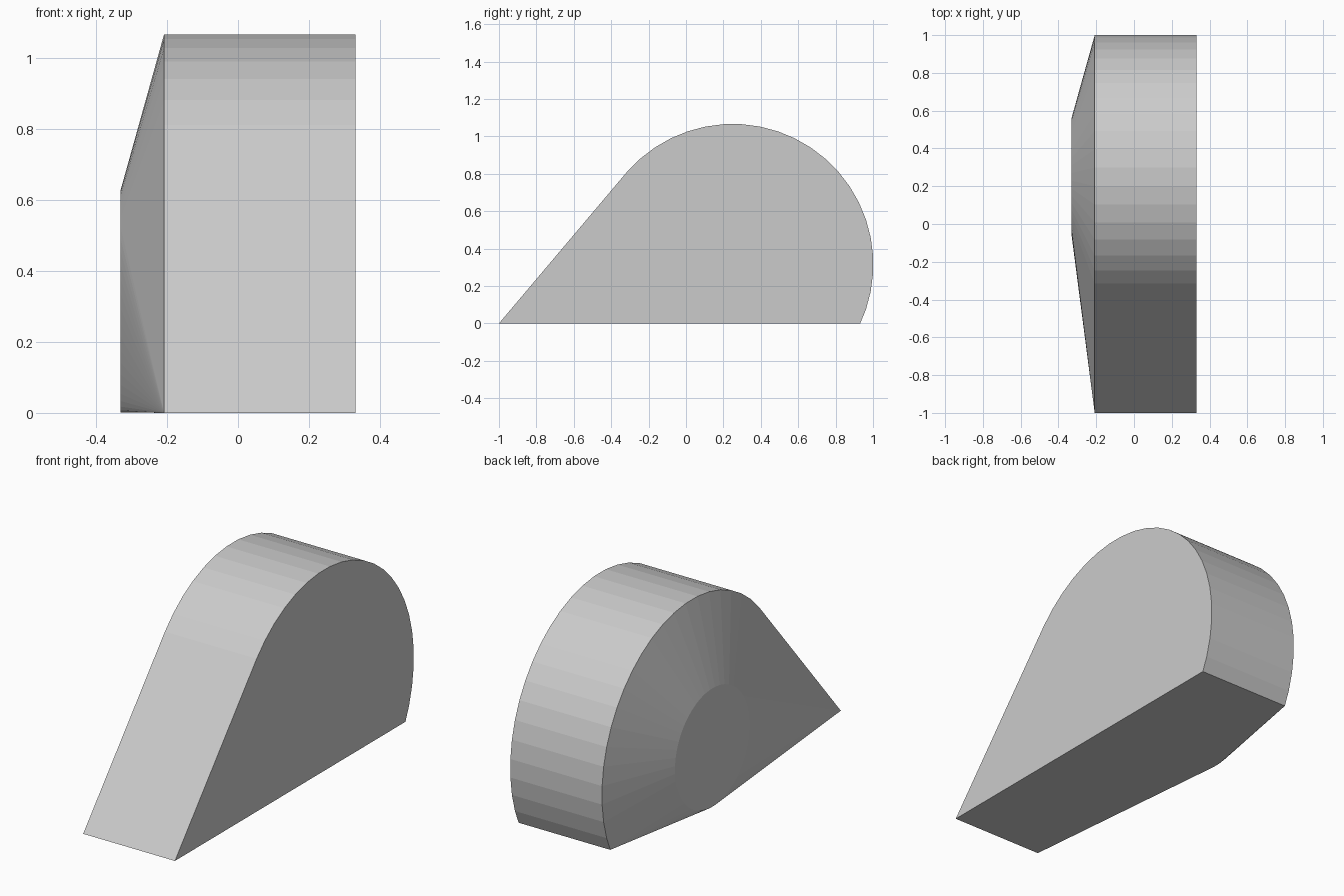
import bpy
import bmesh
import math

cube = bpy.data.objects.get("Cube")
if cube:
    bpy.data.objects.remove(cube, do_unlink=True)

SEGMENTS = 48
CENTRE_Y, CENTRE_Z = 0.25, 0.315
RADIUS, CAP_RADIUS = 0.7516, 0.314
RIGHT_X, RIM_X, CAP_X = 0.33, -0.208, -0.33


def add_circle(bm, x, radius):
    """Ring of vertices in the plane at x, around the shared centre."""
    ring = []
    for i in range(SEGMENTS):
        a = 2 * math.pi * (i + 0.5) / SEGMENTS
        ring.append(bm.verts.new((x, CENTRE_Y + radius * math.cos(a),
                                  CENTRE_Z + radius * math.sin(a))))
    return ring


def hull(bm):
    """Wrap all vertices in a convex skin and drop leftovers."""
    bmesh.ops.convex_hull(bm, input=bm.verts[:])
    loose = [v for v in bm.verts if not v.link_faces]
    bmesh.ops.delete(bm, geom=loose, context="VERTS")
    bmesh.ops.dissolve_limit(bm, angle_limit=math.radians(0.1),
                             verts=bm.verts[:], edges=bm.edges[:])


# Teardrop slab: round back with a pointed front, cut flat at the ground
bm = bmesh.new()
for x in (RIGHT_X, RIM_X):
    add_circle(bm, x, RADIUS)
    bm.verts.new((x, -1, 0))
hull(bm)
bmesh.ops.bisect_plane(bm, geom=bm.verts[:] + bm.edges[:] + bm.faces[:],
                       plane_co=(0, 0, 0), plane_no=(0, 0, 1),
                       clear_inner=True, dist=1e-5)

# Small round cap, joined to the slab by sloping sides
add_circle(bm, CAP_X, CAP_RADIUS)
hull(bm)
bmesh.ops.recalc_face_normals(bm, faces=bm.faces[:])

mesh = bpy.data.meshes.new("teardrop_block")
bm.to_mesh(mesh)
bm.free()
block = bpy.data.objects.new("teardrop_block", mesh)
bpy.context.collection.objects.link(block)

# Plain grey
grey = bpy.data.materials.new("light_grey")
grey.use_nodes = True
colour = (0.6, 0.6, 0.6, 1)
grey.diffuse_color = colour
grey.node_tree.nodes["Principled BSDF"].inputs["Base Color"].default_value = colour
mesh.materials.append(grey)
